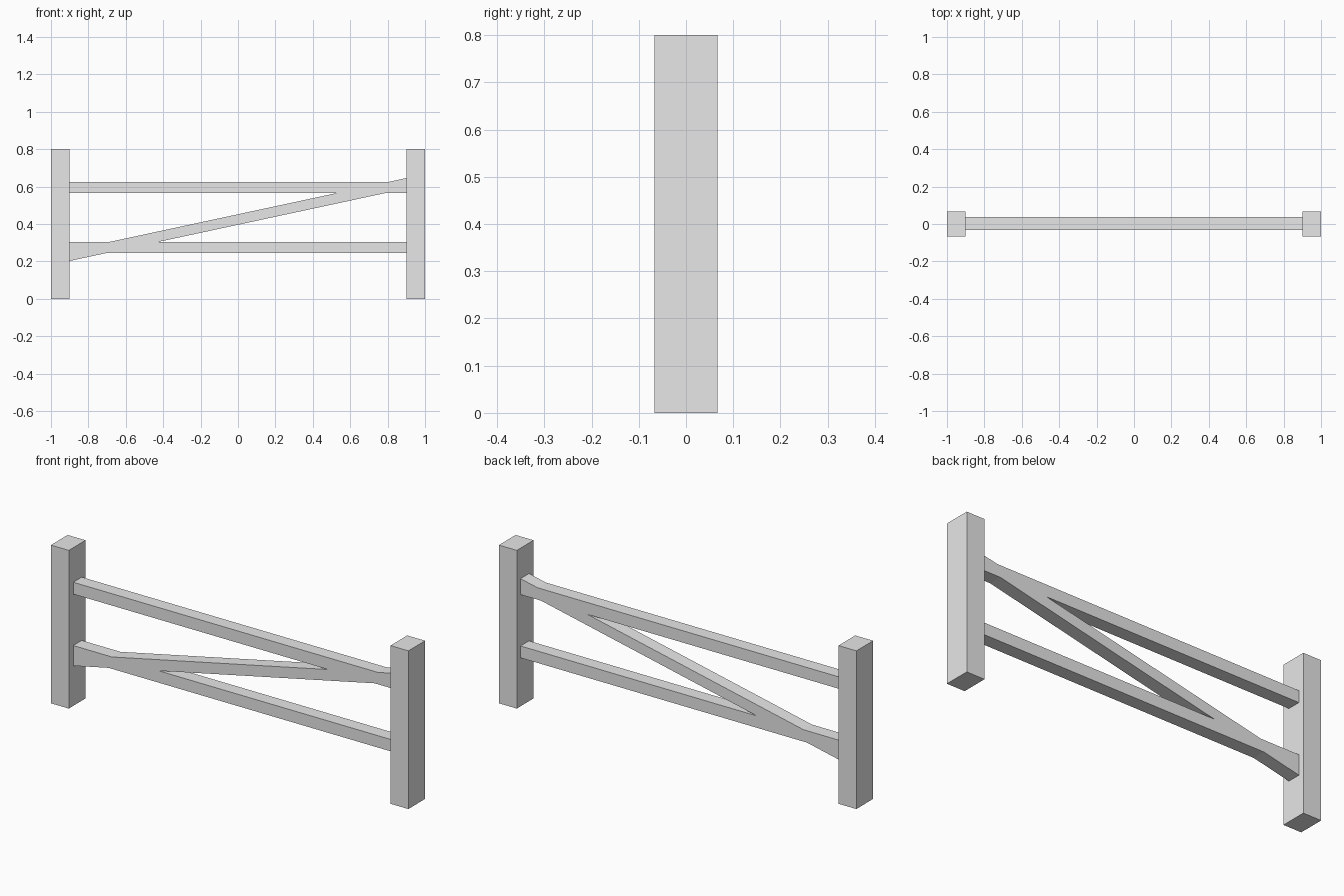
import bpy
import bmesh

if "Cube" in bpy.data.objects:
    bpy.data.objects.remove(bpy.data.objects["Cube"])

wood = bpy.data.materials.new("light grey")
wood.diffuse_color = (0.8, 0.8, 0.8, 1)
wood.use_nodes = True
wood.node_tree.nodes["Principled BSDF"].inputs["Base Color"].default_value = wood.diffuse_color


def prism(name, outline, y0, y1):
    """Extrude an outline in the xz plane from y0 to y1."""
    bm = bmesh.new()
    face = bm.faces.new([bm.verts.new((x, y0, z)) for x, z in outline])
    new = bmesh.ops.extrude_face_region(bm, geom=[face])["geom"]
    moved = [v for v in new if isinstance(v, bmesh.types.BMVert)]
    bmesh.ops.translate(bm, verts=moved, vec=(0, y1 - y0, 0))
    bmesh.ops.recalc_face_normals(bm, faces=bm.faces)
    mesh = bpy.data.meshes.new(name)
    bm.to_mesh(mesh)
    bm.free()
    mesh.materials.append(wood)
    obj = bpy.data.objects.new(name, mesh)
    bpy.context.collection.objects.link(obj)
    return obj


def box(name, x0, x1, y0, y1, z0, z1):
    return prism(name, [(x0, z0), (x1, z0), (x1, z1), (x0, z1)], y0, y1)


# Upright posts
POST_IN, POST_OUT, POST_Y = 0.9, 1.0, 0.067
box("left_post", -POST_OUT, -POST_IN, -POST_Y, POST_Y, 0, 0.8)
box("right_post", POST_IN, POST_OUT, -POST_Y, POST_Y, 0, 0.8)

# Horizontal rails between the posts
RAIL_Y = (-0.031, 0.037)
box("lower_rail", -POST_IN, POST_IN, *RAIL_Y, 0.245, 0.305)
box("upper_rail", -POST_IN, POST_IN, *RAIL_Y, 0.565, 0.625)

# Diagonal brace, ends cut flush with the posts
LOW, HIGH, RISE = 0.396, 0.452, 0.215 * POST_IN
prism("diagonal_brace",
      [(-POST_IN, LOW - RISE), (POST_IN, LOW + RISE),
       (POST_IN, HIGH + RISE), (-POST_IN, HIGH - RISE)], *RAIL_Y)
